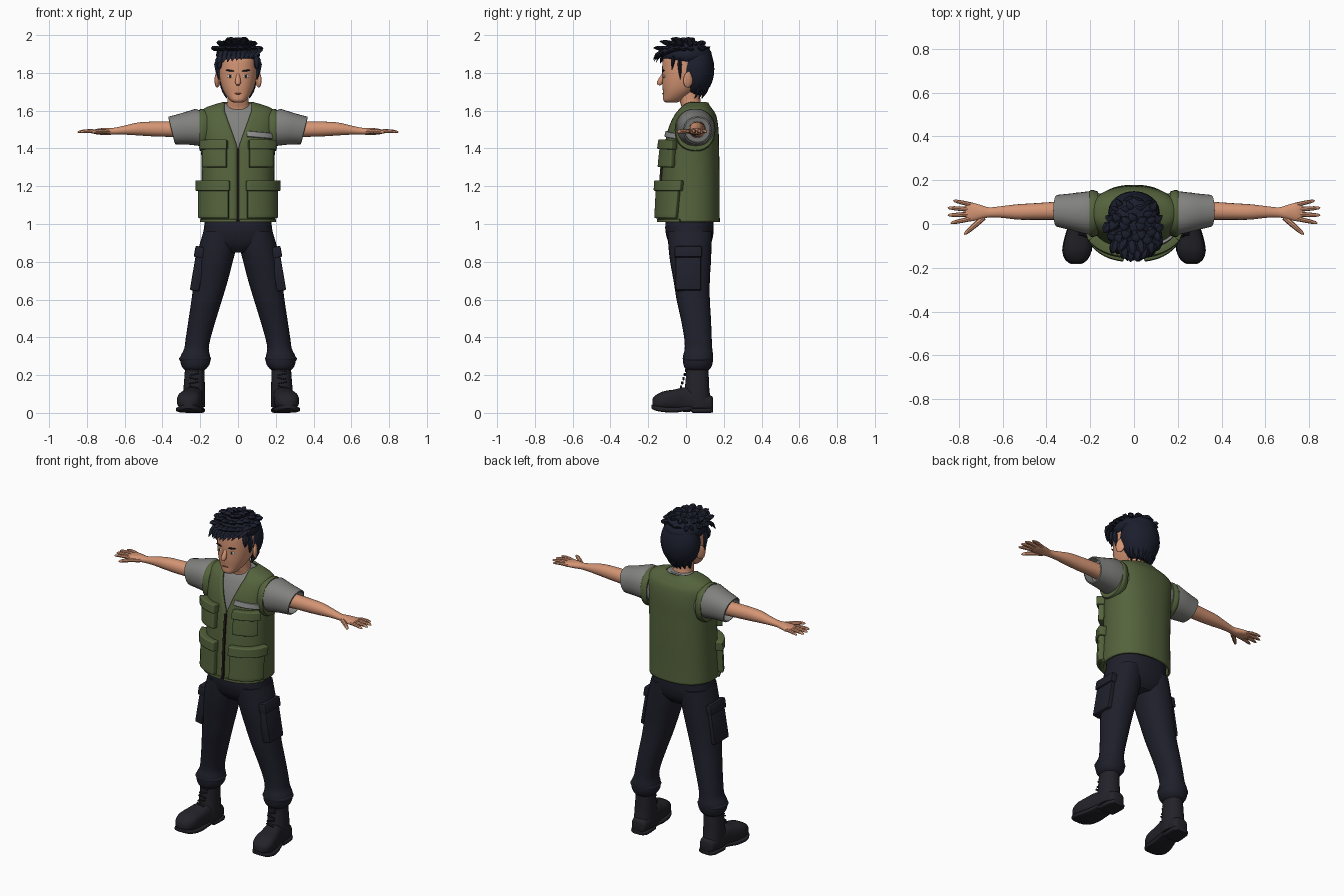
import bpy, bmesh, math, random
from mathutils import Vector

if "Cube" in bpy.data.objects:
    bpy.data.objects.remove(bpy.data.objects["Cube"])

random.seed(4)


def material(name, r, g, b):
    m = bpy.data.materials.new(name)
    m.diffuse_color = (r, g, b, 1)
    m.use_nodes = True
    m.node_tree.nodes["Principled BSDF"].inputs["Base Color"].default_value = m.diffuse_color
    return m


SKIN = material("skin", .66, .30, .175)
GREEN = material("olive_green", .09, .125, .046)
GREY = material("shirt_grey", .22, .22, .21)
TAPE = material("tape_grey", .28, .28, .28)
NAVY = material("trouser_navy", .014, .014, .025)
HAIR = material("hair_blue_black", .011, .013, .026)
BOOT = material("boot_black", .016, .016, .022)
LIP = material("lip_brown", .32, .11, .07)
WHITE = material("eye_white", .7, .65, .6)
DARK = material("eye_brown", .02, .012, .01)


def finish(name, bm, mat, angle=40):
    bmesh.ops.recalc_face_normals(bm, faces=bm.faces)
    me = bpy.data.meshes.new(name)
    bm.to_mesh(me)
    bm.free()
    me.materials.append(mat)
    ob = bpy.data.objects.new(name, me)
    bpy.context.collection.objects.link(ob)
    bpy.ops.object.select_all(action='DESELECT')
    ob.select_set(True)
    bpy.context.view_layer.objects.active = ob
    bpy.ops.object.shade_smooth_by_angle(angle=math.radians(angle))
    return ob


def smooth(rows, k=4):
    """Catmull-Rom subdivision of cross-section rows."""
    out = []
    for i in range(len(rows) - 1):
        a, b, c, d = rows[max(i - 1, 0)], rows[i], rows[i + 1], rows[min(i + 2, len(rows) - 1)]
        for j in range(k):
            t = j / k
            out.append([.5 * (2*q + (r-p)*t + (2*p-5*q+4*r-s)*t*t + (3*q-p-3*r+s)*t**3)
                        for p, q, r, s in zip(a, b, c, d)])
    return out + [list(rows[-1])]


def power(v, e):
    return math.copysign(abs(v) ** e, v)


def skin_rings(bm, rings, closed=True, caps=True):
    vs = [[bm.verts.new(p) for p in r] for r in rings]
    n = len(vs[0])
    for a, b in zip(vs, vs[1:]):
        for i in range(n if closed else n - 1):
            j = (i + 1) % n
            bm.faces.new((a[i], a[j], b[j], b[i]))
    if closed and caps:
        bm.faces.new(vs[0])
        bm.faces.new(vs[-1])


def loft(name, rows, mat, axis='z', s=1, n=2.2, seg=28, k=4, shear=0):
    """Rows are (position on axis, centre u, centre v, radius u, radius v)."""
    rings = []
    for t, u, v, ru, rv in (smooth(rows, k) if k > 1 else rows):
        ring = []
        for i in range(seg):
            a = math.tau * i / seg
            du, dv = ru * power(math.cos(a), 2 / n), rv * power(math.sin(a), 2 / n)
            p = {'z': (u+du, v+dv, t), 'x': (t + shear*dv, u+du, v+dv), 'y': (u+du, t, v+dv)}[axis]
            ring.append((p[0] * s, p[1], p[2]))
        rings.append(ring)
    bm = bmesh.new()
    skin_rings(bm, rings)
    return finish(name, bm, mat)


def ball(name, c, r, mat, rot=(0, 0, 0)):
    bm = bmesh.new()
    bmesh.ops.create_uvsphere(bm, u_segments=24, v_segments=14, radius=1)
    ob = finish(name, bm, mat)
    ob.location, ob.scale, ob.rotation_euler = c, r, rot
    return ob


def box(name, c, size, mat, rot=(0, 0, 0), bev=.008):
    bm = bmesh.new()
    bmesh.ops.create_cube(bm, size=1)
    bmesh.ops.scale(bm, vec=size, verts=bm.verts)
    bmesh.ops.bevel(bm, geom=bm.edges[:], offset=bev, segments=2, profile=.5, affect='EDGES')
    ob = finish(name, bm, mat)
    ob.location, ob.rotation_euler = c, rot
    return ob


def spike(bm, p0, p1, r, profile, flat=1, bow=(0, 0, 0), seg=8):
    p0, p1, bow = Vector(p0), Vector(p1), Vector(bow)
    d = (p1 - p0).normalized()
    side = d.cross(Vector((0, 0, 1)) if abs(d.z) < .9 else Vector((0, 1, 0))).normalized()
    up = side.cross(d)
    skin_rings(bm, [[p0.lerp(p1, f) + bow * 4 * f * (1 - f) + w * r * (
        side * math.cos(math.tau * i / seg) + up * flat * math.sin(math.tau * i / seg))
        for i in range(seg)] for f, w in profile])


# Vest surface: (z, half width, centre y, half depth)
VEST = smooth([(1.01, .190, .018, .155), (1.1, .188, .02, .152), (1.25, .186, .024, .148),
               (1.4, .190, .03, .139), (1.5, .198, .038, .128), (1.57, .198, .047, .108),
               (1.605, .178, .05, .085), (1.625, .130, .052, .068), (1.64, .078, .055, .058)], 5)
N = 2.35


def vest_row(z):
    for a, b in zip(VEST, VEST[1:]):
        if z <= b[0]:
            f = (z - a[0]) / (b[0] - a[0])
            return [p + (q - p) * f for p, q in zip(a, b)]
    return VEST[-1]


def vest_angle(x, z):
    return math.copysign(math.asin(min(1, abs(x) / vest_row(z)[1]) ** (N / 2)), x)


def vest_point(z, t, off=0):
    _, rx, yc, ry = vest_row(z)
    return ((rx + off) * power(math.sin(t), 2 / N), yc - (ry + off) * power(math.cos(t), 2 / N), z)


def neckline(z):
    return max(.003, .072 * min(1, (z - 1.4) / .2))


def patch(name, x0, x1, z0, z1, th, mat, slope=0, seg=8):
    """Panel that follows the front of the vest."""
    rings = []
    for i in range(seg + 1):
        z = z0 + (z1 - z0) * i / seg
        rings.append([])
        for j in range(seg + 1):
            x = x0 + (x1 - x0) * j / seg
            zz = z + slope * (x - x0)
            rings[-1].append(vest_point(zz, vest_angle(x, zz), th / 2))
    bm = bmesh.new()
    skin_rings(bm, rings, closed=False)
    ob = finish(name, bm, mat)
    m = ob.modifiers.new("thickness", 'SOLIDIFY')
    m.thickness, m.offset = th, 0
    b = ob.modifiers.new("soft_edge", 'BEVEL')
    b.width, b.segments = min(.005, th * .3), 2


# Vest shell with an open V neck, and the shirt beneath
rings = []
for z, *_ in VEST:
    t0 = vest_angle(neckline(z), z)
    rings.append([vest_point(z, t0 + (math.tau - 2 * t0) * i / 56) for i in range(57)])
bm = bmesh.new()
skin_rings(bm, rings, closed=False)
vest = finish("vest", bm, GREEN)
m = vest.modifiers.new("thickness", 'SOLIDIFY')
m.thickness, m.offset = .012, 0
loft("shirt_body", [(z, 0, yc, rx - .014, ry - .014) for z, rx, yc, ry in VEST[2:]], GREY, n=N, k=1, seg=40)

# Vest details
patch("zip", -.006, .006, 1.015, 1.4, .016, DARK)
patch("chest_tape", .045, .192, 1.462, 1.492, .018, TAPE, slope=-.09)
for s, side in ((1, "left"), (-1, "right")):
    patch(side + "_chest_pocket", s*.055, s*.163, 1.30, 1.42, .036, GREEN)
    patch(side + "_chest_flap", s*.050, s*.168, 1.395, 1.445, .048, GREEN)
    patch(side + "_lower_pocket", s*.045, s*.180, 1.03, 1.19, .036, GREEN)
    patch(side + "_lower_flap", s*.040, s*.183, 1.175, 1.23, .046, GREEN)
    patch(side + "_front_hem", s*.008, s*.185, 1.01, 1.025, .018, GREEN)

# Arms, sleeves and hands
for s, side in ((1, "left"), (-1, "right")):
    loft(side + "_armhole_trim", [(.165, .048, 1.495, .10, .112), (.19, .048, 1.497, .108, .113),
                                  (.204, .048, 1.498, .102, .108)], GREEN, 'x', s)
    loft(side + "_sleeve", [(.15, .048, 1.5, .09, .09), (.2, .05, 1.51, .1, .1), (.28, .055, 1.503, .085, .083),
                            (.35, .06, 1.495, .073, .073), (.352, .06, 1.495, .066, .066),
                            (.30, .06, 1.5, .066, .066)], GREY, 'x', s, k=1, shear=.25)
    loft(side + "_arm", [(.26, .06, 1.5, .045, .045), (.36, .06, 1.502, .041, .041),
                         (.45, .057, 1.503, .038, .039), (.53, .055, 1.503, .035, .034),
                         (.6, .055, 1.497, .027, .024), (.66, .053, 1.491, .023, .018),
                         (.70, .054, 1.49, .033, .019), (.745, .055, 1.489, .043, .015),
                         (.768, .056, 1.488, .038, .008)], SKIN, 'x', s, n=2.1, seg=20)
    bm = bmesh.new()
    fingers = [(.735, .087, .825, .107, .010), (.74, .066, .85, .074, .0108),
               (.74, .045, .85, .040, .0108), (.735, .026, .838, .004, .0105), (.685, .03, .775, -.048, .0125)]
    for x0, y0, x1, y1, r in fingers:
        spike(bm, (s*x0, y0, 1.488), (s*x1, y1, 1.486), r,
              ((0, 1), (.4, 1), (.75, .85), (.93, .6), (1, .15)), bow=(0, 0, .005))
    finish(side + "_fingers", bm, SKIN)

# Trousers
loft("trouser_hips", [(1.06, 0, .02, .172, .125), (.98, 0, .018, .18, .128), (.93, 0, .02, .186, .122),
                      (.885, 0, .022, .165, .105), (.85, 0, .024, .09, .075)], NAVY, n=2.4)
for s, side in ((1, "left"), (-1, "right")):
    loft(side + "_trouser_leg", [(.96, .098, .02, .085, .118), (.88, .108, .021, .098, .114),
                                 (.8, .124, .024, .096, .108), (.7, .144, .03, .09, .096),
                                 (.6, .165, .038, .081, .088), (.5, .188, .052, .073, .08),
                                 (.4, .21, .063, .066, .073), (.34, .22, .066, .065, .073),
                                 (.3, .226, .064, .078, .08), (.265, .226, .063, .078, .078),
                                 (.24, .228, .062, .066, .07), (.225, .229, .062, .05, .055)], NAVY, s=s)
    loft(side + "_knee_fold", [(.305, .226, .064, .07, .07), (.288, .227, .063, .085, .081),
                               (.27, .228, .062, .074, .07)], NAVY, s=s)
    box(side + "_cargo_pocket", (s*.212, .012, .755), (.05, .135, .22), NAVY, (0, -s*.17, 0))
    box(side + "_cargo_flap", (s*.200, .012, .85), (.06, .145, .06), NAVY, (0, -s*.17, 0))

    # Boots
    loft(side + "_boot_shaft", [(.27, .229, .06, .05, .056), (.2, .23, .06, .053, .06), (.12, .232, .058, .057, .066),
                                (.06, .232, .055, .058, .078), (.03, .232, .055, .056, .08)], BOOT, s=s)
    loft(side + "_boot_foot", [(.142, .23, .05, .025, .03), (.13, .23, .05, .045, .042), (.07, .232, .06, .056, .05),
                               (0, .24, .07, .056, .065), (-.06, .252, .068, .062, .056),
                               (-.12, .259, .064, .064, .05), (-.16, .262, .058, .05, .036),
                               (-.178, .263, .054, .026, .02)], BOOT, 'y', s, n=2.6)
    loft(side + "_boot_sole", [(.143, .23, .014, .035, .012), (.12, .23, .013, .055, .013),
                               (.035, .235, .013, .056, .013), (.025, .236, .025, .054, .012),
                               (-.05, .25, .016, .064, .014), (-.12, .26, .018, .068, .014),
                               (-.165, .263, .026, .05, .013), (-.183, .264, .034, .022, .01)],
         BOOT, 'y', s, n=4, k=2)
    for i in range(5):
        box(side + "_boot_lace", (s*(.231 + .001*i), .001 - .007*i, .225 - .022*i), (.05, .012, .008), BOOT,
            (0, (-1)**i * .2, 0), .003)

# Neck, head and face
loft("neck", [(1.56, 0, .04, .075, .06), (1.61, 0, .035, .066, .056), (1.65, 0, .022, .056, .055),
              (1.72, 0, .015, .055, .058)], SKIN)
loft("head", [(1.643, 0, -.078, .022, .028), (1.655, 0, -.07, .043, .05), (1.69, 0, -.045, .070, .076),
              (1.73, 0, -.022, .088, .103), (1.78, 0, -.008, .099, .118), (1.83, 0, 0, .102, .126),
              (1.88, 0, 0, .098, .12), (1.93, 0, 0, .07, .09), (1.95, 0, 0, .03, .04)], SKIN, n=2.25, seg=36)
bm = bmesh.new()
spike(bm, (0, -.112, 1.805), (0, -.142, 1.742), .016, ((0, .5), (.5, .75), (.9, 1), (1.1, .5)), seg=12)
finish("nose", bm, SKIN, 60)
ball("mouth", (0, -.1225, 1.69), (.022, .004, .0035), LIP)
for s, side in ((1, "left"), (-1, "right")):
    ball(side + "_ear", (s*.108, .012, 1.765), (.012, .028, .043), SKIN, (-.15, 0, s*.45))
    ball(side + "_eye", (s*.042, -.1165, 1.782), (.017, .005, .0085), WHITE, (0, 0, s*.22))
    ball(side + "_iris", (s*.041, -.1205, 1.782), (.007, .003, .008), DARK, (0, 0, s*.22))
    ball(side + "_brow", (s*.043, -.121, 1.812), (.024, .005, .0045), HAIR, (0, -s*.1, s*.22))

# Hair: back mass, crown and layered locks
ball("hair_back", (0, .052, 1.82), (.118, .098, .145), HAIR)
crown_c, crown_r = Vector((0, .005, 1.895)), Vector((.116, .132, .072))
ball("hair_crown", crown_c, crown_r, HAIR)
bm = bmesh.new()
LOCK = ((0, .5), (.3, 1), (.65, .7), (.88, .3), (1, .02))
for row, (lift, count) in enumerate(((25, 18), (48, 13), (72, 8))):
    for i in range(count):
        a = math.tau * (i + .5 * (row % 2)) / count + random.uniform(-.1, .1)
        e = math.radians(lift)
        d = Vector((math.cos(a) * math.cos(e), math.sin(a) * math.cos(e), math.sin(e)))
        base = crown_c + Vector([p * q * .93 for p, q in zip(d, crown_r)])
        tip = base + d * random.uniform(.025, .036) + Vector((random.uniform(-.02, .02), -.04, -.004))
        tip.z = min(tip.z, 1.997)
        spike(bm, base, tip, .027, LOCK, .55, d * .008, 6)
# Swept fringe, sideburns and nape
for i in range(9):
    x = -.096 + .024 * i
    y = -.12 + 3.5 * x * x
    spike(bm, (x + .02, y + .045, 1.925), (x - .008, y - .045 + random.uniform(-.01, .01), 1.848 + .16 * (x + .1)),
          .026, LOCK, .55, (0, -.018, .01), 6)
for s in (1, -1):
    spike(bm, (s*.1, -.035, 1.88), (s*.101, -.03, 1.765), .026, LOCK, .5, seg=6)
    spike(bm, (s*.096, -.065, 1.89), (s*.1, -.075, 1.815), .024, LOCK, .5, seg=6)
for i in range(7):
    x = -.075 + .025 * i
    y = .115 - 7 * x * x
    spike(bm, (x, y, 1.76), (x * .8, y - .03, 1.665), .024, LOCK, .6, (0, .008, 0), 6)
finish("hair_locks", bm, HAIR, 35)
